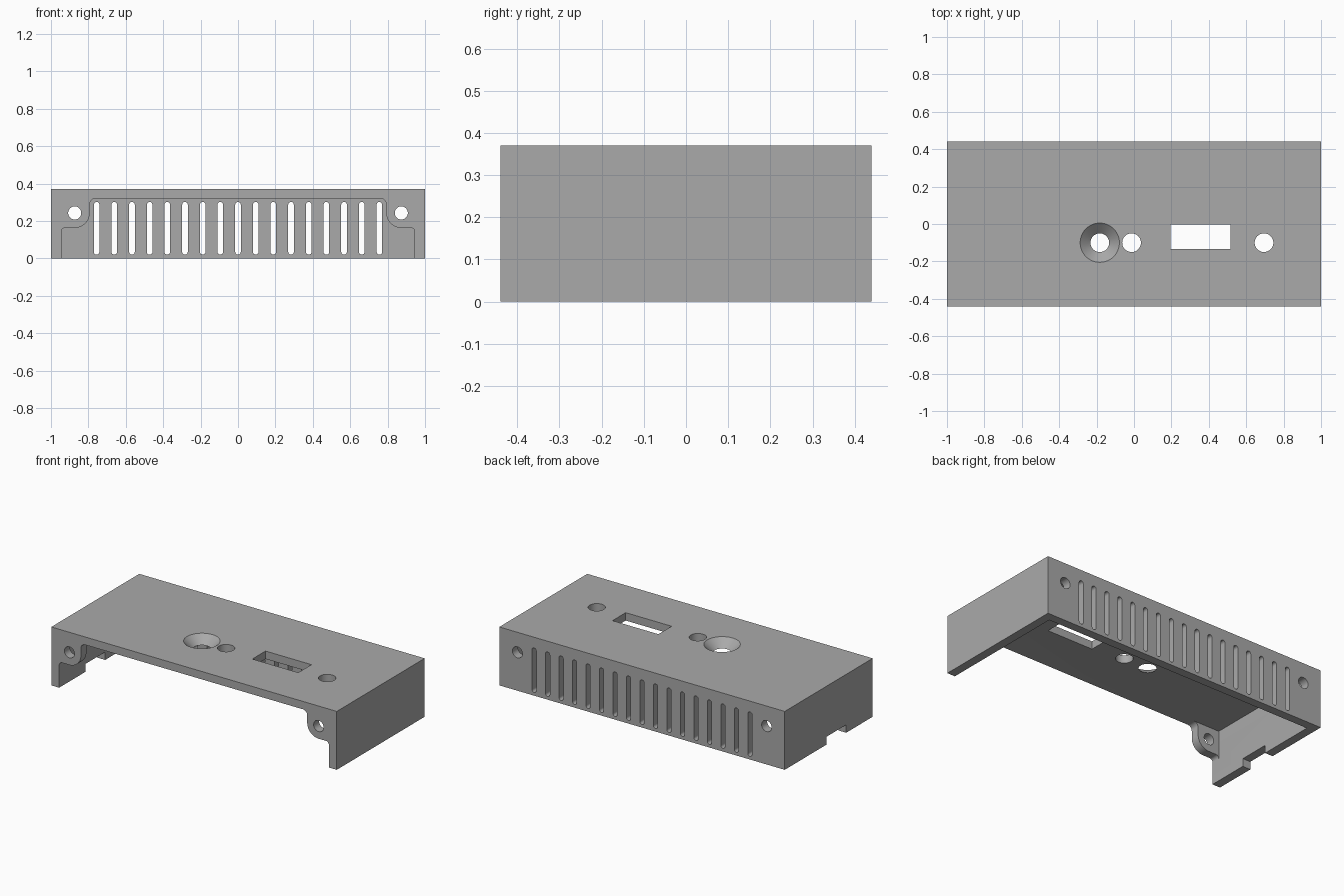
import bpy, bmesh
from math import cos, sin, radians, pi

if "Cube" in bpy.data.objects:
    bpy.data.objects.remove(bpy.data.objects["Cube"])

grey = bpy.data.materials.new("grey_plastic")
grey.use_nodes = True
colour = (0.4, 0.4, 0.4, 1)
grey.diffuse_color = colour
grey.node_tree.nodes["Principled BSDF"].inputs["Base Color"].default_value = colour

W, D, H = 1.0, 0.44, 0.37      # half width, half depth, height
SIDE, WALL, ROOF = 0.945, 0.385, 0.32   # inner faces


def arc(cx, cz, r, start, end, steps=12):
    angles = [radians(start + (end - start) * i / steps) for i in range(steps + 1)]
    return [(cx + r * cos(a), cz + r * sin(a)) for a in angles]


def circle(cx, cz, r, n=40):
    return [(cx + r * cos(2 * pi * i / n), cz + r * sin(2 * pi * i / n)) for i in range(n)]


def rect(x0, x1, y0, y1):
    return [(x0, y0), (x1, y0), (x1, y1), (x0, y1)]


def prism(name, profiles, axis, a, b):
    """Extrude outlines from a to b along y (x-z outlines) or z (x-y outlines)."""
    bm = bmesh.new()
    for outline in profiles:
        ends = []
        for t in (a, b):
            ends.append([bm.verts.new((u, t, v) if axis == "y" else (u, v, t)) for u, v in outline])
        low, high = ends
        bm.faces.new(low)
        bm.faces.new(high)
        for i in range(len(low)):
            j = (i + 1) % len(low)
            bm.faces.new((low[i], low[j], high[j], high[i]))
    bmesh.ops.recalc_face_normals(bm, faces=bm.faces)
    return finish(name, bm)


def finish(name, bm):
    mesh = bpy.data.meshes.new(name)
    bm.to_mesh(mesh)
    bm.free()
    mesh.materials.append(grey)
    obj = bpy.data.objects.new(name, mesh)
    bpy.context.collection.objects.link(obj)
    return obj


def cut(target, cutter):
    mod = target.modifiers.new(cutter.name, "BOOLEAN")
    mod.operation, mod.solver, mod.object = "DIFFERENCE", "EXACT", cutter
    bpy.ops.object.select_all(action="DESELECT")
    bpy.context.view_layer.objects.active = target
    target.select_set(True)
    bpy.ops.object.modifier_apply(modifier=mod.name)
    bpy.data.objects.remove(cutter)


# Outer block, hollowed from below
cover = prism("enclosure_cover", [rect(-W, W, -D, D)], "z", 0, H)
cut(cover, prism("cavity", [rect(-SIDE, SIDE, -WALL, WALL)], "z", -0.1, ROOF))

# Front opening, leaving a rounded screw ear in each upper corner
HOLE_X, HOLE_Z, EAR = 0.873, 0.243, 0.08
half = [(SIDE, -0.1)]
half += arc(SIDE - 0.02, HOLE_Z - EAR - 0.02, 0.02, 0, 90, 6)
half += arc(HOLE_X, HOLE_Z, EAR, 270, 180)
half += arc(HOLE_X - EAR - 0.03, ROOF - 0.03, 0.03, 0, 90, 6)
opening = half + [(-x, z) for x, z in reversed(half)]
cut(cover, prism("front_opening", [opening], "y", -0.6, -0.2))

# Screw holes through the front ears and the back wall
cut(cover, prism("screw_holes", [circle(s * HOLE_X, HOLE_Z, 0.035) for s in (-1, 1)], "y", -0.6, 0.6))

# Row of round-ended vent slots in the back wall
R = 0.015
slots = []
for i in range(-8, 9):
    x = i * 0.0945
    slots.append(arc(x, 0.302 - R, R, 0, 180, 8) + arc(x, 0.02 + R, R, 180, 360, 8))
cut(cover, prism("vent_slots", slots, "y", 0.2, 0.6))

# Round holes and display window in the top
top_cuts = [circle(x, -0.1, 0.05) for x in (-0.013, 0.695)]
top_cuts.append(rect(0.195, 0.517, -0.135, -0.003))
cut(cover, prism("top_openings", top_cuts, "z", 0.25, 0.5))

# Conical knob recess
bm = bmesh.new()
slope = (0.105 - 0.05) / (H - ROOF)
bmesh.ops.create_cone(bm, cap_ends=True, segments=48, radius1=0.05 - slope * 0.01,
                      radius2=0.105 + slope * 0.01, depth=H - ROOF + 0.02)
bmesh.ops.translate(bm, verts=bm.verts, vec=(-0.183, -0.1, (H + ROOF) / 2))
cut(cover, finish("knob_recess", bm))

# Cable notch in the lower edge of the right wall
cut(cover, prism("cable_notch", [rect(-1.1, -0.8, -0.175, 0.02)], "z", -0.1, 0.05))

bpy.ops.object.shade_smooth_by_angle(angle=radians(30))
